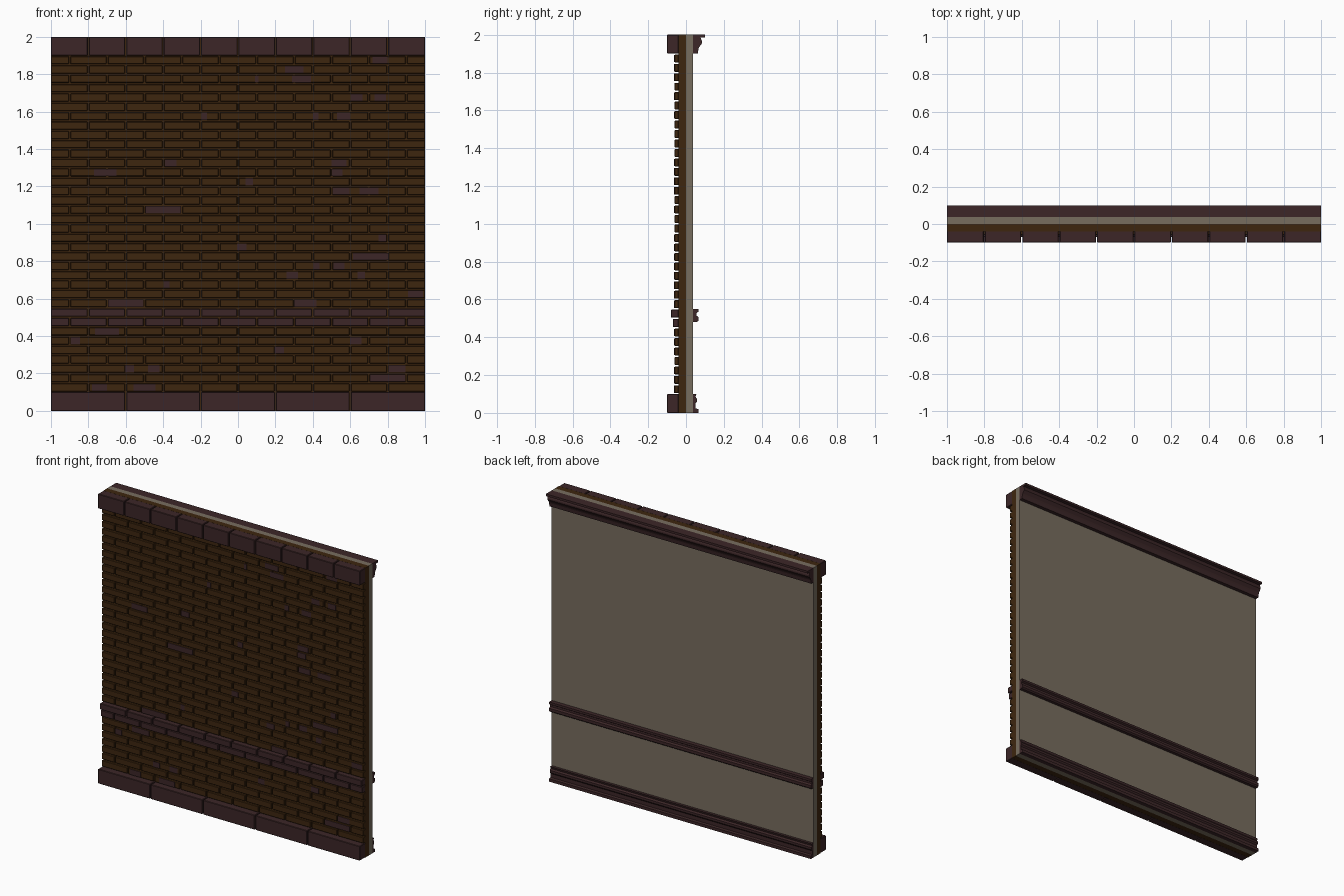
import bpy, bmesh

if "Cube" in bpy.data.objects:
    bpy.data.objects.remove(bpy.data.objects["Cube"])


def material(name, rgb):
    m = bpy.data.materials.new(name)
    m.diffuse_color = (*rgb, 1)
    m.use_nodes = True
    m.node_tree.nodes["Principled BSDF"].inputs["Base Color"].default_value = m.diffuse_color
    return m


BROWN = material("brown brick", (0.048, 0.0194, 0.0046))
PLUM = material("dark plum stone", (0.045, 0.0194, 0.0205))
PLASTER = material("grey plaster", (0.185, 0.153, 0.113))


def box(bm, x0, x1, y0, y1, z0, z1):
    v = [bm.verts.new((x, y, z)) for x in (x0, x1) for y in (y0, y1) for z in (z0, z1)]
    for f in ((0, 1, 3, 2), (4, 6, 7, 5), (0, 4, 5, 1), (2, 3, 7, 6), (0, 2, 6, 4), (1, 5, 7, 3)):
        bm.faces.new([v[i] for i in f])


def finish(bm, name, mat, bevel=0):
    bmesh.ops.recalc_face_normals(bm, faces=bm.faces)
    me = bpy.data.meshes.new(name)
    bm.to_mesh(me)
    bm.free()
    me.materials.append(mat)
    ob = bpy.data.objects.new(name, me)
    bpy.context.collection.objects.link(ob)
    if bevel:
        mod = ob.modifiers.new("worn edges", "BEVEL")
        mod.width = bevel
        mod.segments = 1
    return ob


def course(bm, z0, z1, length, offset, front, gap=0.008):
    """One row of blocks with joints, clipped to the wall ends."""
    x = -1 - offset
    while x < 0.999:
        a, b = max(x, -1), min(x + length, 1)
        a += gap / 2 if a > -0.999 else 0
        b -= gap / 2 if b < 0.999 else 0
        box(bm, a, b, front, -0.038, z0, z1)
        x += length


# wall core and inside plaster
bm = bmesh.new()
box(bm, -1, 1, -0.04, 0, 0, 2)
finish(bm, "wall_core", BROWN)
bm = bmesh.new()
box(bm, -1, 1, 0, 0.037, 0, 2)
finish(bm, "plaster_panel", PLASTER)

# running bond bricks, with a projecting belt of two courses
bricks, belt = bmesh.new(), bmesh.new()
for r in range(36):
    z = 0.1 + 0.05 * r
    target = belt if r in (7, 8) else bricks
    front = {7: -0.07, 8: -0.08}.get(r, -0.06)
    course(target, z + 0.004, z + 0.046, 0.2, 0.1 * (r % 2), front)
finish(bricks, "bricks", BROWN, 0.003)
finish(belt, "belt_course", PLUM, 0.003)

# base and cap stones
bm = bmesh.new()
course(bm, 0, 0.1, 0.4, 0, -0.1, 0.006)
finish(bm, "base_stones", PLUM, 0.003)
bm = bmesh.new()
course(bm, 1.9, 2, 0.2, 0, -0.1, 0.006)
finish(bm, "cap_stones", PLUM, 0.003)

# discoloured brick patches: course number, centre x, width
patches = [
    (34, .30, .10), (35, .76, .08), (33, .10, .02), (33, .34, .10), (31, .635, .06),
    (31, .76, .06), (29, -.18, .03), (29, .415, .03), (29, .565, .07), (24, -.36, .06),
    (24, .54, .08), (23, -.71, .12), (23, .53, .06), (22, .06, .04), (21, .55, .09),
    (21, .70, .10), (19, -.40, .19), (16, .77, .04), (15, .02, .05), (14, .71, .19),
    (13, .54, .06), (13, .42, .03), (12, .29, .06), (12, .66, .04), (11, -.38, .03),
    (10, .95, .08), (9, -.60, .19), (9, .36, .12), (6, -.70, .13), (5, -.87, .05),
    (4, .22, .05), (5, .63, .06), (2, -.58, .05), (2, -.45, .06), (2, .85, .09),
    (1, .80, .19), (0, -.74, .08), (0, -.50, .12)]
bm = bmesh.new()
for r, x, w in patches:
    z = 0.1 + 0.05 * r
    box(bm, x - w / 2, x + w / 2, -0.0625, -0.058, z + 0.006, z + 0.044)
finish(bm, "dark_patches", PLUM)


# inside mouldings: (y, z) profiles swept along the wall
def moulding(name, profile):
    bm = bmesh.new()
    ends = [[bm.verts.new((x, y, z)) for y, z in profile] for x in (-1, 1)]
    n = len(profile)
    for i in range(n):
        j = (i + 1) % n
        bm.faces.new((ends[0][i], ends[0][j], ends[1][j], ends[1][i]))
    bm.faces.new(ends[0])
    bm.faces.new(ends[1][::-1])
    finish(bm, name, PLUM)


moulding("crown_moulding", [(.035, 1.9), (.062, 1.9), (.066, 1.925), (.07, 1.935), (.085, 1.955),
                            (.085, 1.965), (.077, 1.985), (.1, 1.985), (.1, 2), (.035, 2)])
moulding("chair_rail", [(.035, .48), (.057, .48), (.066, .488), (.066, .507), (.055, .515),
                        (.055, .528), (.066, .535), (.066, .55), (.035, .55)])
moulding("baseboard", [(.035, 0), (.066, 0), (.066, .02), (.05, .024), (.05, .05), (.058, .06),
                       (.058, .075), (.05, .085), (.055, .1), (.035, .1)])
